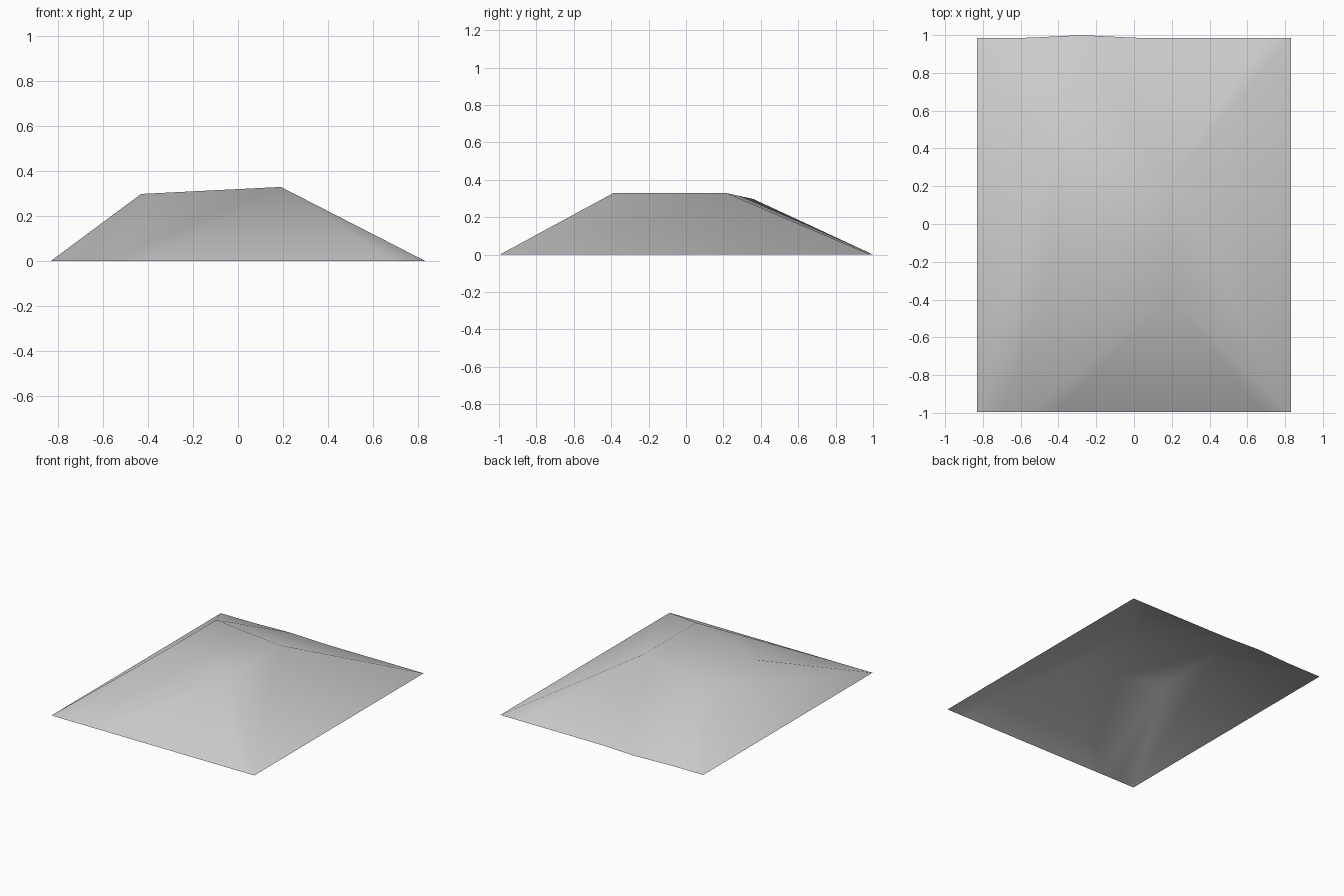
import bpy
import bmesh

cube = bpy.data.objects.get("Cube")
if cube:
    bpy.data.objects.remove(cube, do_unlink=True)

# Plain grey material
grey = bpy.data.materials.new("pale_grey")
grey.use_nodes = True
colour = (0.6, 0.6, 0.6, 1)
grey.diffuse_color = colour
grey.node_tree.nodes["Principled BSDF"].inputs["Base Color"].default_value = colour

bm = bmesh.new()
HALF_X, HALF_Y, STEPS = 0.83, 0.985, 12

# Four crown points of the mound
front_right = bm.verts.new((0.19, -0.39, 0.328))
back_right = bm.verts.new((0.19, 0.22, 0.328))
back_left = bm.verts.new((-0.43, 0.36, 0.297))
front_left = bm.verts.new((-0.43, -0.19, 0.297))


def edge_row(y, bulge):
    """Base edge along x, with a slight outward swelling left of centre."""
    row = []
    for i in range(STEPS + 1):
        x = -HALF_X + 2 * HALF_X * i / STEPS
        swell = bulge * max(0, 1 - abs(x + 0.277) / 0.3)
        row.append(bm.verts.new((x, y + swell, 0)))
    return row


def slope(row, left, right, split):
    """Fan the base edge up to the two crown points above it."""
    for i in range(STEPS):
        bm.faces.new((row[i], row[i + 1], left if i < split else right))
    bm.faces.new((row[split], right, left))


front = edge_row(-0.995, 0)
back = edge_row(HALF_Y, 0.015)
slope(front, front_left, front_right, 2)
slope(back, back_left, back_right, 4)

# Crown and the two side slopes
bm.faces.new((front_right, back_right, back_left, front_left))
bm.faces.new((front[-1], back[-1], back_right, front_right))
bm.faces.new((front[0], front_left, back_left, back[0]))

# All faces look upwards, the underside stays open
for face in bm.faces:
    face.normal_update()
    if face.normal.z < 0:
        face.normal_flip()
    face.smooth = True

mesh = bpy.data.meshes.new("mound")
bm.to_mesh(mesh)
bm.free()
mesh.materials.append(grey)
mound = bpy.data.objects.new("mound", mesh)
bpy.context.collection.objects.link(mound)
